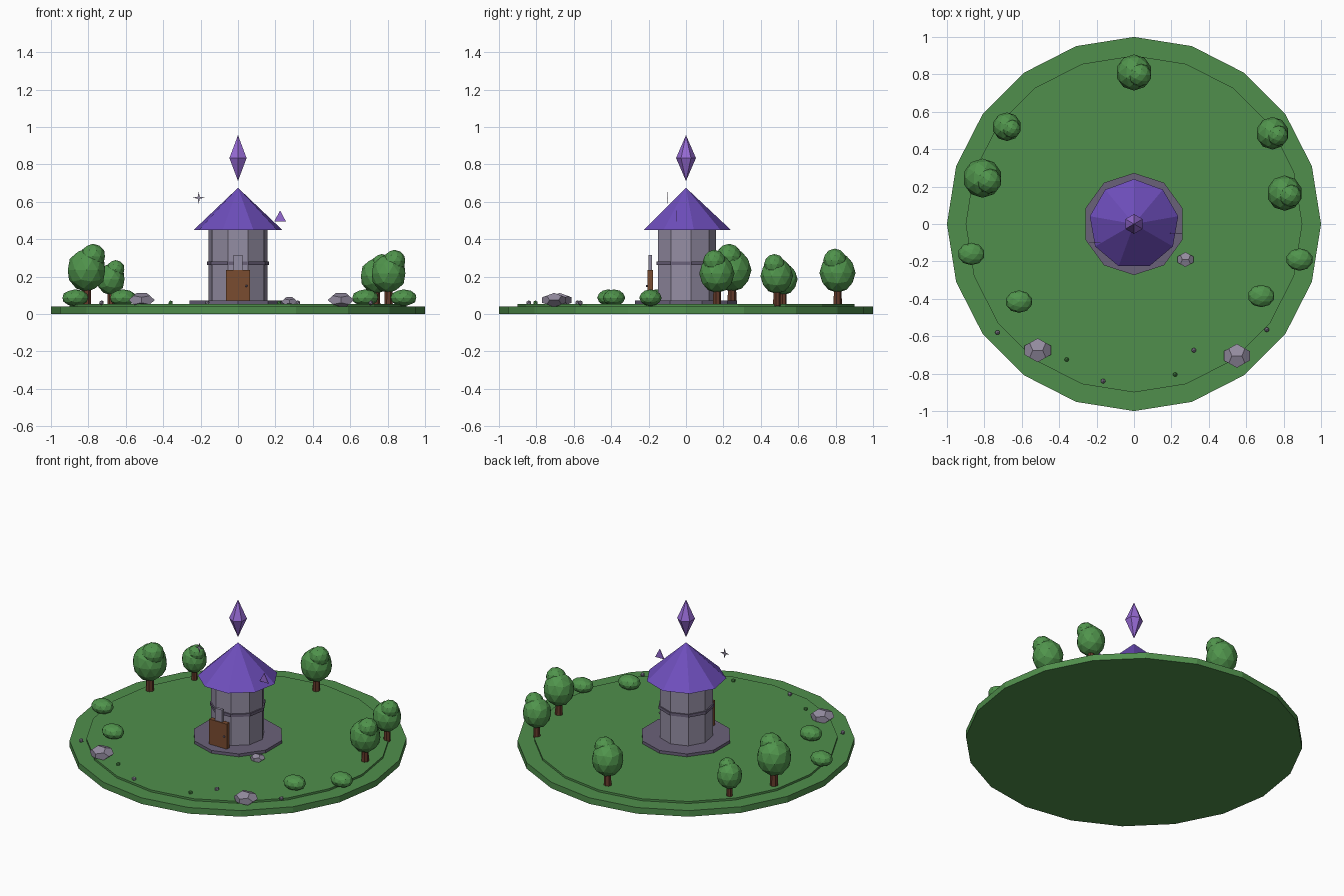
import bpy, bmesh, math
from mathutils import Vector

cube = bpy.data.objects.get("Cube")
if cube:
    bpy.data.objects.remove(cube, do_unlink=True)


def material(name, r, g, b):
    """Flat colour given as display values, stored as linear."""
    lin = [((c / 255 + 0.055) / 1.055) ** 2.4 for c in (r, g, b)] + [1]
    mat = bpy.data.materials.new(name)
    mat.use_nodes = True
    mat.diffuse_color = lin
    bsdf = mat.node_tree.nodes["Principled BSDF"]
    bsdf.inputs["Base Color"].default_value = lin
    bsdf.inputs["Roughness"].default_value = 0.9
    return mat


GRASS = material("grass green", 80, 143, 76)
LEAF = material("leaf green", 80, 148, 76)
BARK = material("bark brown", 100, 58, 42)
WALL = material("wall stone", 148, 141, 163)
TRIM = material("dark stone", 106, 97, 121)
ROCK = material("rock grey", 148, 140, 160)
ROOF = material("roof purple", 110, 78, 188)
GEM = material("crystal violet", 150, 106, 212)
DOOR = material("door brown", 122, 76, 48)


def finish(name, bm, mat, loc=(0, 0, 0), scale=(1, 1, 1)):
    bmesh.ops.recalc_face_normals(bm, faces=bm.faces)
    mesh = bpy.data.meshes.new(name)
    bm.to_mesh(mesh)
    bm.free()
    mesh.materials.append(mat)
    ob = bpy.data.objects.new(name, mesh)
    ob.location, ob.scale = loc, scale
    bpy.context.collection.objects.link(ob)
    return ob


def lathe(name, sides, profile, mat, loc=(0, 0, 0)):
    """Faceted turned solid; profile is (radius, height), one corner at +y."""
    bm = bmesh.new()
    rings = []
    for r, z in profile:
        angles = [math.tau * i / sides for i in range(sides if r else 1)]
        rings.append([bm.verts.new((r * math.sin(a), r * math.cos(a), z)) for a in angles])
    for low, high in zip(rings, rings[1:]):
        for i in range(sides):
            j = (i + 1) % sides
            quad = [low[i % len(low)], low[j % len(low)], high[j % len(high)], high[i % len(high)]]
            bm.faces.new(list(dict.fromkeys(quad)))
    for ring in (rings[0], rings[-1]):
        if len(ring) > 1:
            bm.faces.new(ring)
    return finish(name, bm, mat, loc)


def box(name, size, loc, mat):
    bm = bmesh.new()
    bmesh.ops.create_cube(bm, size=1)
    return finish(name, bm, mat, loc, size)


def blob(name, loc, scale, mat, detail=2):
    bm = bmesh.new()
    bmesh.ops.create_icosphere(bm, subdivisions=detail, radius=1)
    return finish(name, bm, mat, loc, scale)


def rock(name, loc, scale):
    """Squashed dodecahedron, hulled from its corner points."""
    bm = bmesh.new()
    t = (1 + math.sqrt(5)) / 2
    for a in (-1, 1):
        for b in (-1, 1):
            points = [(a, b, -1), (a, b, 1), (0, a * t, b / t), (a / t, 0, b * t), (a * t, b / t, 0)]
            for p in points:
                bm.verts.new(Vector(p) / t)
    bmesh.ops.convex_hull(bm, input=bm.verts)
    bmesh.ops.dissolve_limit(bm, angle_limit=0.02, verts=bm.verts, edges=bm.edges)
    return finish(name, bm, ROCK, loc, scale)


def plate(name, points, loc, mat, depth=0.004):
    """Thin upright shape in the xz plane."""
    bm = bmesh.new()
    face = bm.faces.new([bm.verts.new((x, -depth / 2, z)) for x, z in points])
    new = bmesh.ops.extrude_face_region(bm, geom=[face])["geom"]
    bmesh.ops.translate(bm, vec=(0, depth, 0), verts=[v for v in new if isinstance(v, bmesh.types.BMVert)])
    return finish(name, bm, mat, loc)


# Ground
TOP = 0.053
lathe("ground_base", 20, [(1, 0), (1, 0.04)], GRASS)
lathe("ground_top", 20, [(0.9, 0.04), (0.9, TOP)], GRASS)

# Tower
lathe("tower_plinth", 10, [(0.273, TOP - 0.01), (0.273, 0.072)], TRIM)
lathe("tower_wall", 9, [(0.16, 0.07), (0.16, 0.455)], WALL)
lathe("tower_band", 9, [(0.168, 0.261), (0.168, 0.28)], TRIM)
lathe("tower_roof", 9, [(0.24, 0.45), (0, 0.675)], ROOF)
lathe("roof_crystal", 6, [(0, 0.711), (0.053, 0.834), (0, 0.957)], GEM)

# Door and the window slab above it
box("door", (0.128, 0.03, 0.165), (0, -0.192, 0.153), DOOR)
blob("door_knob", (0.045, -0.209, 0.15), (0.007,) * 3, TRIM, 1)
box("window", (0.05, 0.018, 0.085), (0, -0.192, 0.273), WALL)

# Floating sparkles
star = [(r * math.sin(k * math.pi / 4), r * math.cos(k * math.pi / 4))
        for k in range(8) for r in [0.008 if k % 2 else 0.031]]
plate("star_sparkle", star, (-0.21, -0.1, 0.622), WALL)
plate("triangle_sparkle", [(-0.032, -0.028), (0.032, -0.028), (0, 0.032)], (0.225, -0.05, 0.522), GEM)

# Trees: x, y, size
trees = [(-0.81, 0.245, 1), (-0.68, 0.52, 0.73), (0, 0.81, 0.92), (0.74, 0.485, 0.83), (0.805, 0.165, 0.9)]
for x, y, s in trees:
    lathe("tree_trunk", 7, [(0.026 * s, TOP - 0.01), (0.022 * s, TOP + 0.12 * s)], BARK, (x, y, 0))
    blob("tree_crown", (x, y, TOP + 0.182 * s), (0.105 * s, 0.105 * s, 0.116 * s), LEAF)
    blob("tree_crown_top", (x + 0.034 * s, y - 0.015 * s, TOP + 0.255 * s), (0.068 * s,) * 3, LEAF)

# Bushes
for x, y in [(-0.87, -0.16), (-0.615, -0.415), (0.68, -0.385), (0.885, -0.19)]:
    blob("bush", (x, y, 0.087), (0.072, 0.06, 0.045), LEAF)

# Rocks: x, y, size
for x, y, s in [(-0.515, -0.675, 1), (0.55, -0.705, 1), (0.275, -0.19, 0.62)]:
    rock("rock", (x, y, TOP + 0.022 * s), (0.07 * s, 0.064 * s, 0.038 * s))

# Pebbles and grass tufts
for x, y in [(-0.73, -0.58), (-0.165, -0.84), (0.32, -0.675), (0.71, -0.565)]:
    blob("pebble", (x, y, 0.06), (0.014,) * 3, ROCK, 1)
for x, y in [(-0.36, -0.725), (0.22, -0.805)]:
    blob("grass_tuft", (x, y, 0.06), (0.013,) * 3, LEAF, 1)
